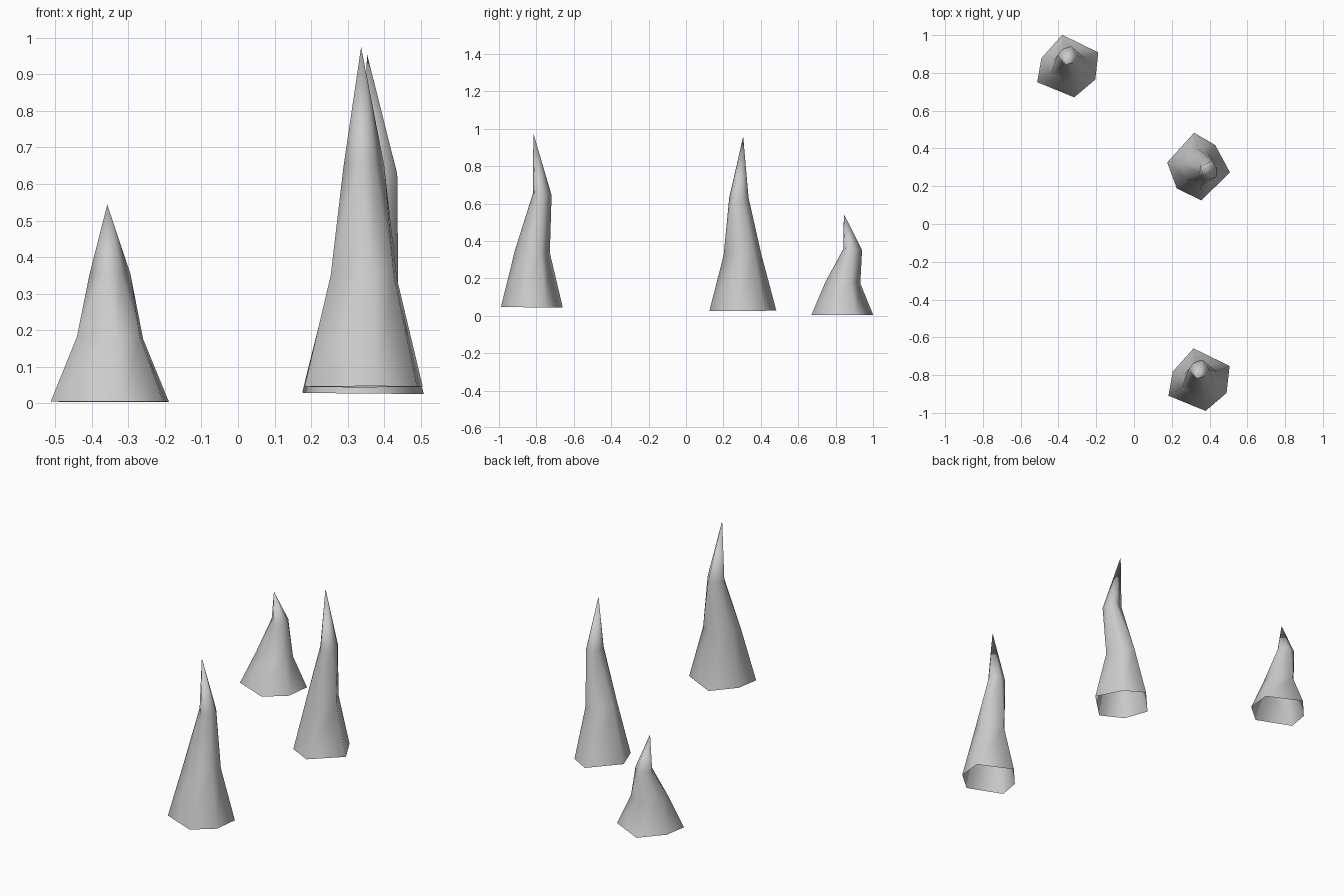
import bpy, bmesh
from math import cos, sin, radians
from mathutils import Matrix

cube = bpy.data.objects.get("Cube")
if cube:
    bpy.data.objects.remove(cube, do_unlink=True)

stone = bpy.data.materials.new("plain grey")
stone.use_nodes = True
grey = (0.6, 0.6, 0.6, 1)
stone.diffuse_color = grey
stone.node_tree.nodes["Principled BSDF"].inputs["Base Color"].default_value = grey

# Irregular six-sided outline: (angle, radius)
OUTLINE = [(100, .174), (161, .148), (206, .181), (282, .163), (336, .159), (386, .179)]
# Rings up the spike: centre x, centre y, height, scale, twist, tilt along y
RINGS = [(0, 0, .002, 1, 0, -.01),
         (0, .006, .303, .56, 0, -.1),
         (0, .06, .606, .31, -28, -.08)]
TIP = (-.008, .014, .932)


def spike(name, place, turn, height):
    """Bent, open-based spike lofted through the rings to a point."""
    bm = bmesh.new()
    loops = []
    for cx, cy, z, scale, twist, tilt in RINGS:
        loop = []
        for angle, radius in OUTLINE:
            a, r = radians(angle + twist), radius * scale
            loop.append(bm.verts.new((cx + r * cos(a), cy + r * sin(a), z + tilt * r * sin(a))))
        loops.append(loop)
    tip = bm.verts.new(TIP)
    count = len(OUTLINE)
    for i in range(count):
        j = (i + 1) % count
        for low, high in zip(loops, loops[1:]):
            bm.faces.new((low[i], low[j], high[j], high[i]))
        bm.faces.new((loops[-1][i], loops[-1][j], tip))
    for face in bm.faces:
        face.smooth = True
    bm.transform(Matrix.Translation(place) @ Matrix.Rotation(radians(turn), 4, "Z")
                 @ Matrix.Diagonal((1, 1, height, 1)))
    mesh = bpy.data.meshes.new(name)
    bm.to_mesh(mesh)
    bm.free()
    mesh.materials.append(stone)
    bpy.context.collection.objects.link(bpy.data.objects.new(name, mesh))


spike("front_spike", (.345, -.83, .043), 0, 1)
spike("middle_spike", (.337, .303, .025), -110, 1)
spike("short_back_spike", (-.35, .83, .003), 0, .58)
